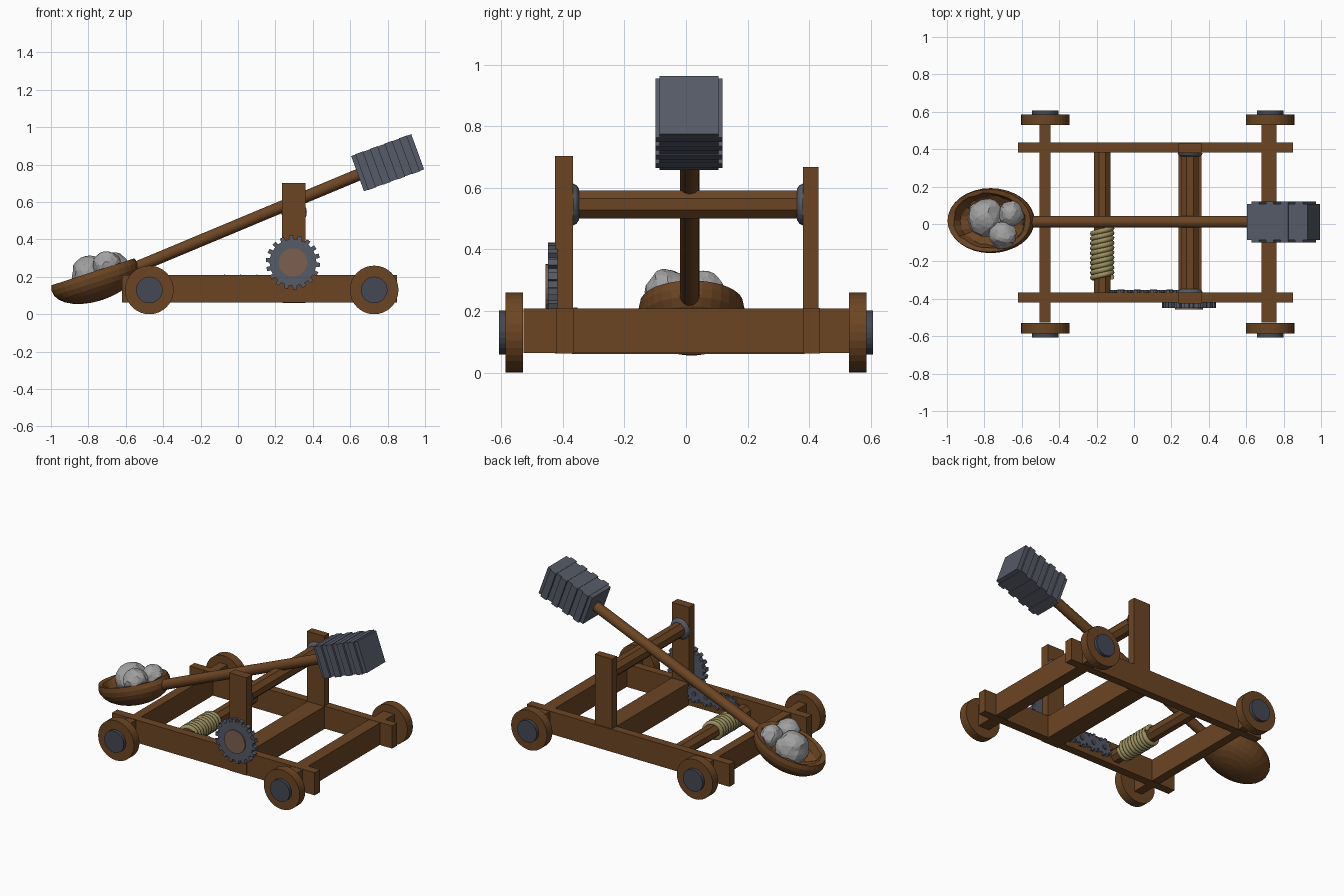
import bpy, bmesh, math, random
from mathutils import Vector, Matrix

if "Cube" in bpy.data.objects:
    bpy.data.objects.remove(bpy.data.objects["Cube"])

random.seed(4)


def mat(name, rgb):
    m = bpy.data.materials.new(name)
    m.diffuse_color = (*rgb, 1)
    m.use_nodes = True
    m.node_tree.nodes["Principled BSDF"].inputs["Base Color"].default_value = m.diffuse_color
    return m


WOOD = mat("brown wood", (0.150, 0.060, 0.017))
IRON = mat("grey iron", (0.092, 0.103, 0.135))
DARK = mat("dark iron", (0.058, 0.065, 0.088))
ROPE = mat("tan rope", (0.33, 0.28, 0.12))
STONE = mat("grey stone", (0.36, 0.36, 0.36))
COPPER = mat("dull copper", (0.20, 0.115, 0.08))


def finish(bm, name, m, smooth=False):
    bmesh.ops.recalc_face_normals(bm, faces=bm.faces[:])
    me = bpy.data.meshes.new(name)
    bm.to_mesh(me)
    bm.free()
    me.materials.append(m)
    ob = bpy.data.objects.new(name, me)
    bpy.context.collection.objects.link(ob)
    if smooth:
        for p in me.polygons:
            p.use_smooth = True
    return ob


def box(name, x, y, z, m, tf=None):
    bm = bmesh.new()
    bmesh.ops.create_cube(bm, size=1)
    for v in bm.verts:
        v.co = Vector([(a + b) / 2 + c * (b - a) for c, (a, b) in zip(v.co, (x, y, z))])
    if tf:
        bm.transform(tf)
    return finish(bm, name, m)


def rod(name, p0, p1, r, m, sides=24, r2=None, turn=0.0):
    p0, p1 = Vector(p0), Vector(p1)
    d = p1 - p0
    bm = bmesh.new()
    bmesh.ops.create_cone(bm, cap_ends=True, segments=sides, radius1=r,
                          radius2=r if r2 is None else r2, depth=d.length)
    q = d.to_track_quat('Z', 'Y').to_matrix().to_4x4()
    bm.transform(Matrix.Translation((p0 + p1) / 2) @ q @ Matrix.Rotation(turn, 4, 'Z'))
    return finish(bm, name, m)


def gear(name, x, z, y0, y1, root, tip, teeth, m):
    bm = bmesh.new()
    ring = []
    for i in range(teeth):
        for f, r in ((0.0, root), (0.45, root), (0.5, tip), (0.95, tip)):
            a = 2 * math.pi * (i + f) / teeth
            ring.append(bm.verts.new((x + r * math.cos(a), y0, z + r * math.sin(a))))
    face = bm.faces.new(ring)
    ext = bmesh.ops.extrude_face_region(bm, geom=[face])
    for v in ext['geom']:
        if isinstance(v, bmesh.types.BMVert):
            v.co.y = y1
    return finish(bm, name, m)


# frame: side rails, wheel beams, centre cross beam
box("front_rail", (-0.62, 0.85), (-0.42, -0.365), (0.062, 0.21), WOOD)
box("back_rail", (-0.62, 0.85), (0.382, 0.435), (0.062, 0.21), WOOD)
box("left_wheel_beam", (-0.505, -0.447), (-0.527, 0.535), (0.064, 0.208), WOOD)
box("right_wheel_beam", (0.683, 0.763), (-0.527, 0.535), (0.064, 0.208), WOOD)
box("centre_beam", (0.238, 0.36), (-0.37, 0.385), (0.06, 0.208), WOOD)

# posts and pivot
box("front_post", (0.235, 0.36), (-0.425, -0.367), (0.062, 0.703), WOOD)
box("back_post", (0.235, 0.36), (0.38, 0.43), (0.062, 0.668), WOOD)
rod("pivot_axle", (0.30, -0.37, 0.546), (0.30, 0.385, 0.546), 0.049, WOOD, 8, turn=math.pi / 8)
for side, y, s in (("front", -0.367, 1), ("back", 0.38, -1)):
    rod(side + "_pivot_collar", (0.30, y, 0.546), (0.30, y + s * 0.012, 0.546), 0.068, IRON, 24, 0.062)
    rod(side + "_pivot_collar_lip", (0.30, y + s * 0.012, 0.546), (0.30, y + s * 0.02, 0.546),
        0.062, IRON, 24, 0.05)

# wheels with iron hubs
for end, x in (("left", -0.474), ("right", 0.728)):
    for side, s in (("front", -1), ("back", 1)):
        rod(f"{end}_{side}_wheel", (x, s * 0.529, 0.13), (x, s * 0.586, 0.13), 0.13, WOOD, 32)
        rod(f"{end}_{side}_hub", (x, s * 0.58, 0.13), (x, s * 0.607, 0.13), 0.071, DARK, 24)

# winding drum and rope coil
rod("rope_drum", (-0.17, -0.37, 0.13), (-0.17, 0.385, 0.13), 0.047, WOOD, 8, turn=math.pi / 8)
turns, per = 10, 20
cu = bpy.data.curves.new("rope_coil", 'CURVE')
cu.dimensions = '3D'
cu.bevel_depth = 0.0145
cu.bevel_resolution = 2
cu.use_fill_caps = True
sp = cu.splines.new('POLY')
sp.points.add(turns * per)
for i, p in enumerate(sp.points):
    a = 2 * math.pi * i / per
    p.co = (-0.17 + 0.051 * math.cos(a), -0.03 - 0.262 * i / (turns * per) + 0.008 * math.cos(a),
            0.13 + 0.051 * math.sin(a), 1)
cu.materials.append(ROPE)
bpy.context.collection.objects.link(bpy.data.objects.new("rope_coil", cu))

# gears: large outer wheel and small train inside the front rail
gear("large_gear", 0.294, 0.277, -0.418, -0.448, 0.125, 0.145, 18, IRON)
rod("gear_cap", (0.294, -0.44, 0.277), (0.294, -0.456, 0.277), 0.076, COPPER, 24)
for i in range(4):
    x = -0.07 + 0.087 * i
    gear(f"small_gear_{i + 1}", x, 0.152, -0.366, -0.353, 0.044, 0.06, 10, IRON)
    rod(f"small_gear_pin_{i + 1}", (x, -0.36, 0.152), (x, -0.349, 0.152), 0.018, DARK, 12)

# throwing arm
rod("throwing_arm", (-0.58, 0.012, 0.235), (0.68, 0.012, 0.761), 0.032, WOOD, 20)

# counterweight with side ribs
tf = Matrix.Translation((0.80, 0.01, 0.81)) @ Matrix.Rotation(math.radians(-20), 4, 'Y')
box("counterweight", (-0.171, 0.171), (-0.096, 0.096), (-0.1, 0.1), IRON, tf)
for i in range(4):
    c = -0.125 + i * 0.083
    box(f"counterweight_rib_{i + 1}", (c - 0.022, c + 0.022), (-0.109, 0.109), (-0.102, 0.102), IRON, tf)

# bowl: outer half ellipsoid, uneven rim, rough hollow
bm = bmesh.new()
N = 32
rows = []
for k in range(1, 9):                       # outside, from bottom to rim
    t = math.radians(-90 + k * 13.2)
    rows.append((math.cos(t), math.sin(t) * 0.125, 0))
rows += [(0.84, 0.028, 0.03), (0.74, -0.02, 0.06), (0.5, -0.055, 0.05)]
rings = []
for r, z, rough in rows:
    ring = []
    for i in range(N):
        a = 2 * math.pi * i / N
        j = 1 + random.uniform(-rough, rough)
        ring.append(bm.verts.new((0.242 * r * j * math.cos(a), 0.174 * r * j * math.sin(a),
                                  z + random.uniform(-0.15, 0.15) * rough)))
    rings.append(ring)
for lo, hi in zip(rings, rings[1:]):
    for i in range(N):
        bm.faces.new((lo[i], lo[(i + 1) % N], hi[(i + 1) % N], hi[i]))
for ring, z in ((rings[0], -0.125), (rings[-1], -0.06)):
    c = bm.verts.new((0, 0, z))
    for i in range(N):
        bm.faces.new((ring[i], ring[(i + 1) % N], c))
bm.transform(Matrix.Translation((-0.765, 0.018, 0.195)) @ Matrix.Rotation(math.radians(-18), 4, 'Y'))
finish(bm, "bowl", WOOD)

# stones
for i, (x, y, z, r) in enumerate(((-0.79, 0.035, 0.205, 0.108), (-0.70, -0.06, 0.262, 0.077),
                                  (-0.655, 0.055, 0.262, 0.07))):
    bm = bmesh.new()
    bmesh.ops.create_icosphere(bm, subdivisions=3, radius=r)
    dents = [Vector([random.gauss(0, 1) for _ in range(3)]).normalized() for _ in range(16)]
    for v in bm.verts:                      # chip flat facets
        for d in dents:
            over = v.co.dot(d) - r * 0.88
            if over > 0:
                v.co -= d * over
        v.co *= random.uniform(0.98, 1.03)
    bm.transform(Matrix.Translation((x, y, z)))
    finish(bm, f"stone_{i + 1}", STONE)
